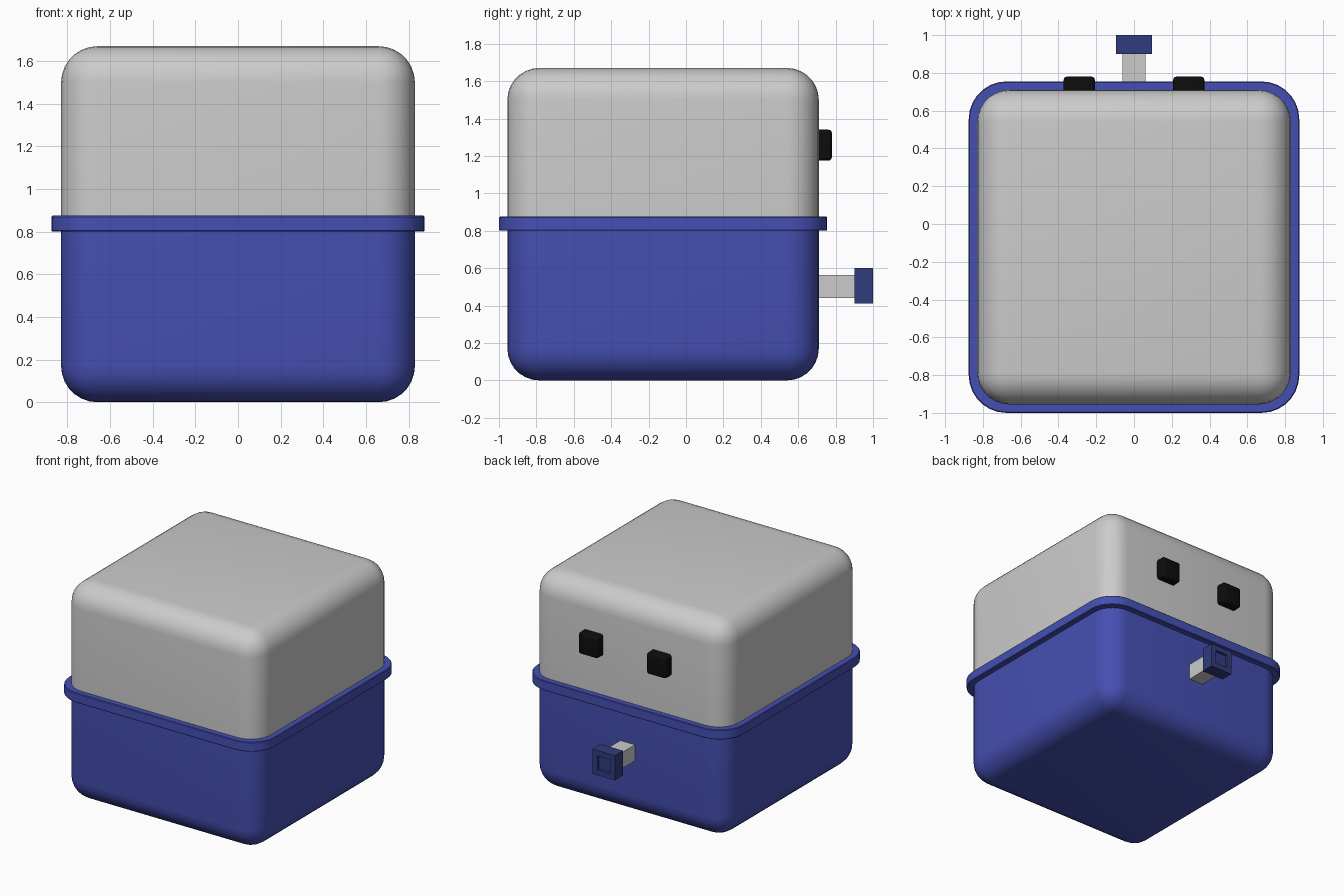
import bpy, bmesh
from mathutils import Vector

if "Cube" in bpy.data.objects:
    bpy.data.objects.remove(bpy.data.objects["Cube"])


def material(name, rgb):
    m = bpy.data.materials.new(name)
    m.diffuse_color = (*rgb, 1)
    m.use_nodes = True
    m.node_tree.nodes["Principled BSDF"].inputs["Base Color"].default_value = m.diffuse_color
    return m


BLUE = material("blue", (0.06, 0.08, 0.45))
DARK_BLUE = material("dark_blue", (0.03, 0.045, 0.2))
BLACK = material("black", (0.004, 0.004, 0.004))


def box(lo, hi):
    bm = bmesh.new()
    bmesh.ops.create_cube(bm, size=1)
    lo, hi = Vector(lo), Vector(hi)
    for v in bm.verts:
        v.co = (lo + hi) / 2 + v.co * (hi - lo)
    return bm


def bevel(bm, radius, segments, edges=None):
    bmesh.ops.bevel(bm, geom=edges or bm.edges[:], offset=radius,
                    segments=segments, profile=0.5, affect='EDGES')


def finish(bm, name, mat=None, smooth=True):
    bmesh.ops.recalc_face_normals(bm, faces=bm.faces)
    mesh = bpy.data.meshes.new(name)
    bm.to_mesh(mesh)
    bm.free()
    if mat:
        mesh.materials.append(mat)
    ob = bpy.data.objects.new(name, mesh)
    bpy.context.collection.objects.link(ob)
    if smooth:
        bpy.ops.object.select_all(action='DESELECT')
        ob.select_set(True)
        bpy.context.view_layer.objects.active = ob
        bpy.ops.object.shade_smooth_by_angle(angle=0.6)
    return ob


# Lower shell and lid: halves of one rounded box, split inside the rim
SPLIT = 0.84
for name, mat, side in (("lower_shell", BLUE, 1), ("lid", None, -1)):
    bm = box((-0.83, -0.955, 0), (0.83, 0.71, 1.67))
    bevel(bm, 0.17, 7)
    cut = bmesh.ops.bisect_plane(bm, geom=bm.verts[:] + bm.edges[:] + bm.faces[:],
                                 plane_co=(0, 0, SPLIT), plane_no=(0, 0, side),
                                 clear_outer=True)
    rim_edges = [e for e in cut["geom_cut"] if isinstance(e, bmesh.types.BMEdge)]
    bmesh.ops.contextual_create(bm, geom=rim_edges)
    finish(bm, name, mat)

# Rim band around the seam
bm = box((-0.875, -1.0, 0.80), (0.875, 0.755, 0.875))
bevel(bm, 0.2, 7, [e for e in bm.edges
                   if abs(e.verts[0].co.z - e.verts[1].co.z) > 0.01])
flat = [e for e in bm.edges if abs(e.verts[0].co.z - e.verts[1].co.z) < 0.001]
bevel(bm, 0.005, 1, flat)
finish(bm, "rim", BLUE)

# Two small rounded pads on the back of the lid
for side, name in ((-1, "left_pad"), (1, "right_pad")):
    x = 0.29 * side
    bm = box((x - 0.083, 0.66, 1.175), (x + 0.083, 0.78, 1.34))
    bevel(bm, 0.018, 3)
    finish(bm, name, BLACK)

# Square stem on the back of the lower shell
finish(box((-0.062, 0.66, 0.44), (0.062, 0.91, 0.564)), "stem", smooth=False)

# Square knob with a recessed socket in its end
bm = box((-0.095, 0.90, 0.41), (0.095, 1.0, 0.60))
end = max(bm.faces, key=lambda f: f.calc_center_median().y)
bmesh.ops.inset_region(bm, faces=[end], thickness=0.058)
bmesh.ops.inset_region(bm, faces=[end], thickness=0.0001, depth=-0.02)
finish(bm, "knob", DARK_BLUE, smooth=False)
